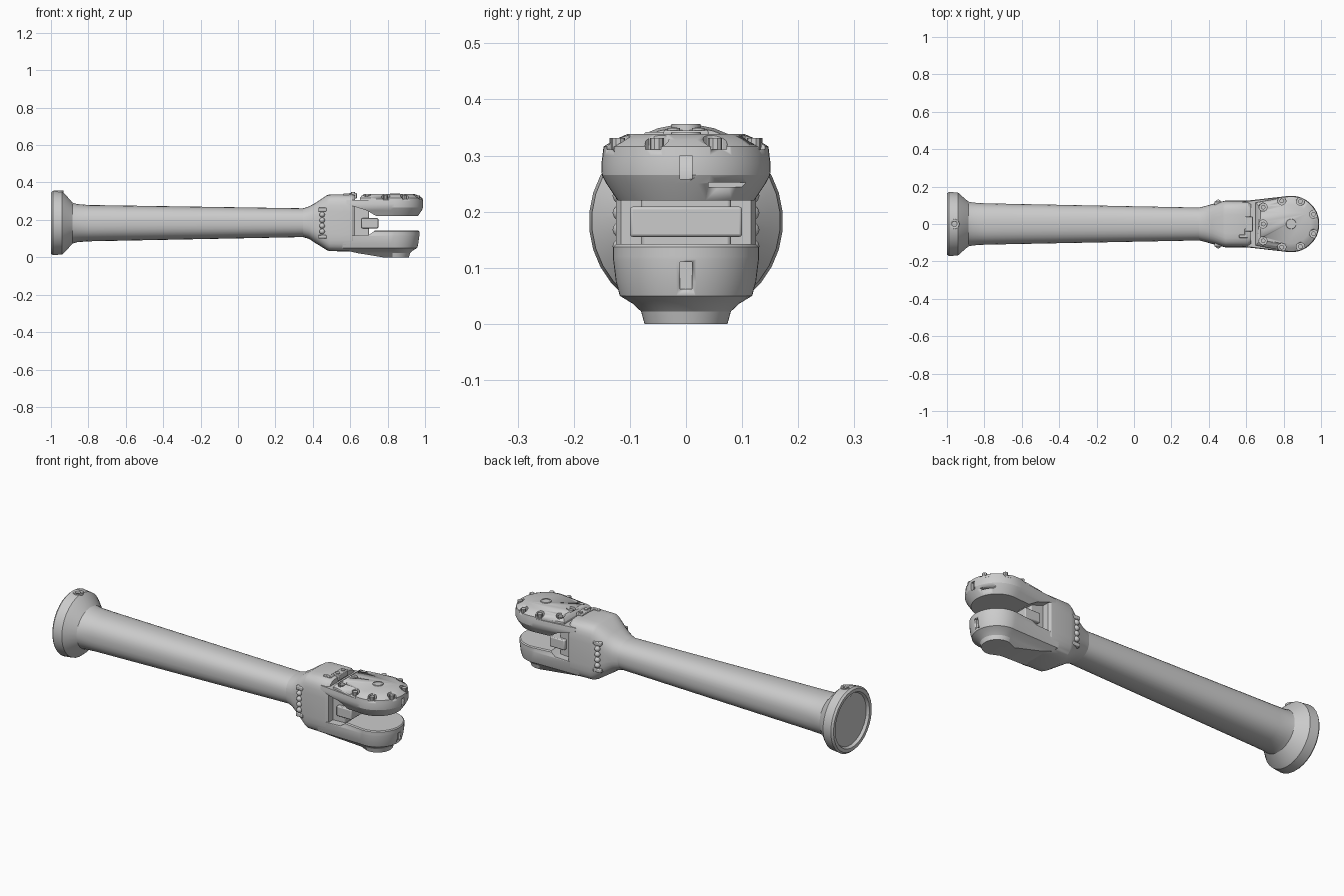
import bpy, bmesh, math
from mathutils import Vector, Matrix

if "Cube" in bpy.data.objects:
    bpy.data.objects.remove(bpy.data.objects["Cube"])

PIVOT = 0.84  # x of the fork pivot


def finish(name, bm, bevel=0.0):
    bmesh.ops.recalc_face_normals(bm, faces=bm.faces)
    me = bpy.data.meshes.new(name)
    bm.to_mesh(me)
    bm.free()
    ob = bpy.data.objects.new(name, me)
    bpy.context.collection.objects.link(ob)
    bpy.ops.object.select_all(action='DESELECT')
    ob.select_set(True)
    bpy.context.view_layer.objects.active = ob
    bpy.ops.object.shade_smooth_by_angle(angle=math.radians(25))
    if bevel:
        m = ob.modifiers.new("bevel", 'BEVEL')
        m.width, m.segments, m.limit_method = bevel, 2, 'ANGLE'
    return ob


def loft(name, rings, bevel=0.0):
    bm = bmesh.new()
    loops = [[bm.verts.new(p) for p in r] for r in rings]
    for a, b in zip(loops, loops[1:]):
        n = len(a)
        for i in range(n):
            bm.faces.new((a[i], a[(i + 1) % n], b[(i + 1) % n], b[i]))
    bm.faces.new(loops[0])
    bm.faces.new(loops[-1])
    return finish(name, bm, bevel)


def section(x, hy, z0, z1, n=2.0, seg=32):
    """Rounded cross-section across the x axis."""
    pts = []
    for i in range(seg):
        a = math.tau * (i + 0.5) / seg
        c, s = math.cos(a), math.sin(a)
        y = math.copysign(abs(c) ** (2 / n), c) * hy
        z = math.copysign(abs(s) ** (2 / n), s) * (z1 - z0) / 2 + (z0 + z1) / 2
        pts.append(Vector((x, y, z)))
    return pts


def tongue(z, r, x0, w, seg=24):
    """Round-ended fork outline at height z."""
    pts = [Vector((x0, w, z)), Vector((x0, -w, z))]
    for i in range(seg + 1):
        a = math.radians(-100 + 200 * i / seg)
        pts.append(Vector((PIVOT + r * math.cos(a), r * math.sin(a), z)))
    return pts


def add_box(bm, c, s):
    bmesh.ops.create_cube(bm, size=1, matrix=Matrix.Translation(c) @ Matrix.Diagonal((*s, 1)))


def add_cyl(bm, x, y, z0, z1, r, seg=12, r2=None):
    bmesh.ops.create_cone(bm, cap_ends=True, segments=seg, radius1=r, radius2=r if r2 is None else r2,
                          depth=z1 - z0, matrix=Matrix.Translation((x, y, (z0 + z1) / 2)))


def cut(ob, bm, name):
    c = finish(name, bm)
    c.hide_render = True
    c.hide_set(True)
    m = ob.modifiers.new("cut", 'BOOLEAN')
    m.operation, m.object, m.solver = 'DIFFERENCE', c, 'EXACT'


# Tapered tube with flared end and recessed end disc
def flange(x, r):
    return section(x, r, 0.183 - r, 0.183 + r)


tube = loft("tube_with_flared_end", [
    flange(-0.985, 0.138), flange(-0.999, 0.146), flange(-1.0, 0.164), flange(-0.99, 0.173),
    flange(-0.94, 0.168), flange(-0.92, 0.15), section(-0.885, 0.12, 0.073, 0.293),
    section(-0.86, 0.115, 0.08, 0.285, 2.2), section(-0.8, 0.111, 0.085, 0.28, 2.4),
    section(0.36, 0.088, 0.108, 0.262, 2.4)])

# Flange lug with a hole
bm = bmesh.new()
add_cyl(bm, -0.96, 0, 0.31, 0.356, 0.03, 16, 0.026)
lug = finish("flange_lug", bm)
bm = bmesh.new()
add_cyl(bm, -0.96, 0, 0.344, 0.37, 0.015, 16)
cut(lug, bm, "lug_hole_cutter")

# Neck and head block
loft("neck_and_head_block", [
    section(0.34, 0.086, 0.110, 0.260, 2.4), section(0.38, 0.096, 0.098, 0.272, 2.6),
    section(0.415, 0.106, 0.075, 0.292, 3), section(0.475, 0.122, 0.038, 0.332, 4.5),
    section(0.49, 0.125, 0.033, 0.336, 5), section(0.61, 0.125, 0.03, 0.337, 5),
    section(0.625, 0.116, 0.035, 0.332, 5)])

# Upper fork arm
upper = loft("upper_fork_arm", [
    tongue(0.22, 0.122, 0.74, 0.115), tongue(0.25, 0.142, 0.69, 0.12),
    tongue(0.265, 0.15, 0.64, 0.124), tongue(0.285, 0.151, 0.58, 0.122),
    tongue(0.306, 0.148, 0.58, 0.118)])
bm = bmesh.new()
add_box(bm, (0.99, 0, 0.283), (0.03, 0.022, 0.05))
add_box(bm, (0.965, 0.075, 0.248), (0.06, 0.07, 0.008))
cut(upper, bm, "upper_slot_cutter")

# Bolted cover plate with bolt pockets
cover = loft("cover_plate", [
    tongue(0.30, 0.149, 0.65, 0.115), tongue(0.316, 0.147, 0.652, 0.114),
    tongue(0.328, 0.128, 0.66, 0.104), tongue(0.338, 0.105, 0.675, 0.09)])
spots = [(0.69, 0.0)]
for s in (-1, 1):
    spots += [(0.69, 0.09 * s), (0.79, 0.124 * s), (0.89, 0.121 * s), (0.96, 0.052 * s)]
bm = bmesh.new()
for x, y in spots:
    add_cyl(bm, x, y, 0.311, 0.36, 0.022, 14)
cut(cover, bm, "bolt_pocket_cutter")
bm = bmesh.new()
for x, y in spots:
    add_cyl(bm, x, y, 0.305, 0.331, 0.0125, 10)
finish("cover_bolts", bm)

# Pivot screw in the cover
bm = bmesh.new()
add_cyl(bm, PIVOT, 0, 0.33, 0.342, 0.03, 20, 0.026)
screw = finish("pivot_screw", bm)
bm = bmesh.new()
add_cyl(bm, PIVOT, 0, 0.3395, 0.36, 0.02, 20)
cut(screw, bm, "screw_cutter")

# Lower fork arm with boss
lower = loft("lower_fork_arm", [
    tongue(0.0, 0.074, 0.775, 0.05), tongue(0.022, 0.08, 0.64, 0.075),
    tongue(0.036, 0.095, 0.58, 0.09), tongue(0.05, 0.118, 0.56, 0.112),
    tongue(0.075, 0.125, 0.56, 0.12), tongue(0.115, 0.13, 0.58, 0.122),
    tongue(0.12, 0.13, 0.70, 0.122), tongue(0.137, 0.13, 0.725, 0.118),
    tongue(0.142, 0.125, 0.73, 0.112)])
bm = bmesh.new()
add_box(bm, (0.97, 0, 0.086), (0.03, 0.022, 0.048))
cut(lower, bm, "lower_slot_cutter")

# Web between the arms and its stop block
bm = bmesh.new()
add_box(bm, (0.645, 0, 0.2), (0.11, 0.16, 0.20))
finish("fork_web", bm, 0.006)
bm = bmesh.new()
add_box(bm, (0.705, 0, 0.182), (0.09, 0.2, 0.054))
finish("stop_block", bm, 0.005)

# Side bolts and clips on the neck
bm = bmesh.new()
for s in (-1, 1):
    for i in range(4):
        bmesh.ops.create_icosphere(bm, subdivisions=2, radius=0.015,
                                   matrix=Matrix.Translation((0.45, 0.116 * s, 0.138 + 0.03 * i)))
finish("neck_side_bolts", bm)
bm = bmesh.new()
for s in (-1, 1):
    for z in (0.11, 0.255):
        add_box(bm, (0.452, 0.106 * s, z), (0.045, 0.03, 0.02))
finish("neck_clips", bm, 0.004)

# Small latch parts on top of the head
bm = bmesh.new()
add_box(bm, (0.615, 0.0, 0.33), (0.04, 0.08, 0.03))
add_box(bm, (0.585, -0.065, 0.33), (0.045, 0.018, 0.024))
add_box(bm, (0.60, -0.045, 0.33), (0.016, 0.04, 0.024))
finish("top_latch", bm, 0.003)
bm = bmesh.new()
for y in (-0.022, 0.022):
    add_cyl(bm, 0.615, y, 0.34, 0.349, 0.011, 12)
finish("latch_pins", bm)
